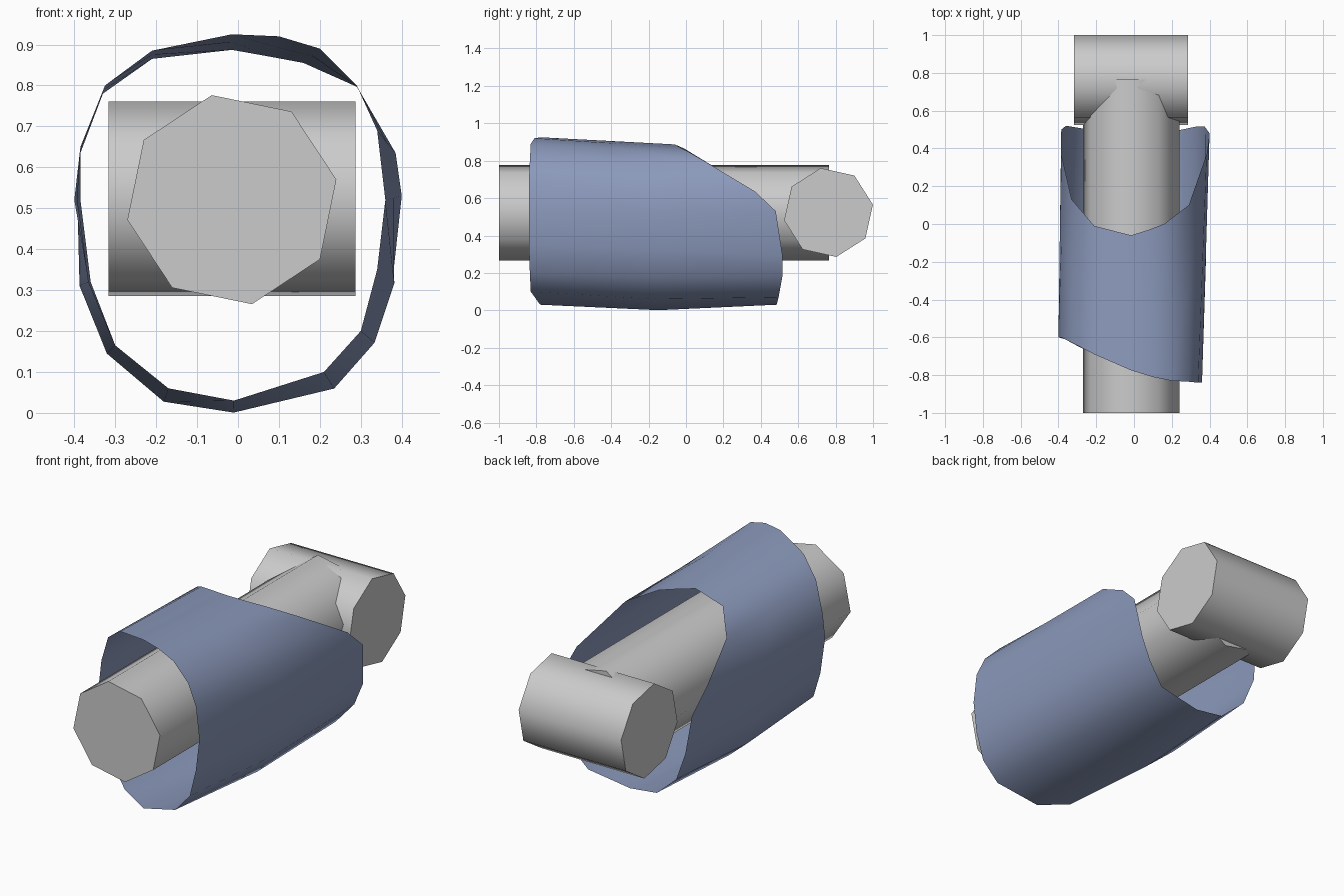
import bpy, bmesh, math
from mathutils import Vector

if "Cube" in bpy.data.objects:
    bpy.data.objects.remove(bpy.data.objects["Cube"])


def finish(name, bm, angle):
    mesh = bpy.data.meshes.new(name)
    bm.to_mesh(mesh)
    bm.free()
    ob = bpy.data.objects.new(name, mesh)
    bpy.context.collection.objects.link(ob)
    bpy.ops.object.select_all(action='DESELECT')
    ob.select_set(True)
    bpy.context.view_layer.objects.active = ob
    bpy.ops.object.shade_smooth_by_angle(angle=math.radians(angle))
    return ob


def octagon_bar(name, start, end, side, radius, turn):
    """Capped eight-sided bar; 'side' is the direction of angle zero."""
    start, end, side = Vector(start), Vector(end), Vector(side)
    up = Vector((0, 0, 1))
    bm = bmesh.new()
    rings = []
    for centre in (start, end):
        ring = []
        for i in range(8):
            a = math.radians(turn + 45 * i)
            ring.append(bm.verts.new(centre + radius * (side * math.cos(a) + up * math.sin(a))))
        rings.append(ring)
    a, b = rings
    for i in range(8):
        j = (i + 1) % 8
        bm.faces.new((a[i], a[j], b[j], b[i]))
    bm.faces.new(a)
    bm.faces.new(b)
    bmesh.ops.recalc_face_normals(bm, faces=bm.faces)
    return finish(name, bm, 50)


# Limb core and the cross joint behind it
octagon_bar("limb_core", (-0.015, -1, 0.521), (-0.015, 0.765, 0.521), (1, 0, 0), 0.26, 10.9)
octagon_bar("cross_joint", (-0.317, 0.762, 0.523), (0.287, 0.762, 0.523), (0, 1, 0), 0.241, 10)

# Sleeve rims, clockwise from the top as seen from the front
front_rim = [
    (-0.015, -0.775, 0.925), (0.1, -0.81, 0.92), (0.2, -0.83, 0.89), (0.29, -0.835, 0.8),
    (0.34, -0.84, 0.69), (0.36, -0.84, 0.52), (0.34, -0.84, 0.35), (0.3, -0.835, 0.2),
    (0.21, -0.83, 0.1), (-0.01, -0.78, 0.03), (-0.17, -0.71, 0.06), (-0.3, -0.645, 0.165),
    (-0.365, -0.61, 0.32), (-0.4, -0.6, 0.52), (-0.385, -0.6, 0.65), (-0.325, -0.63, 0.8),
    (-0.21, -0.69, 0.885)]
back_rim = [
    (-0.015, -0.06, 0.887), (0.08, -0.03, 0.87), (0.16, 0, 0.855), (0.29, 0.1, 0.797),
    (0.385, 0.37, 0.635), (0.4, 0.48, 0.53), (0.375, 0.515, 0.3), (0.325, 0.515, 0.18),
    (0.23, 0.495, 0.07), (-0.01, 0.485, 0.03), (-0.17, 0.49, 0.05), (-0.3, 0.51, 0.165),
    (-0.36, 0.52, 0.32), (-0.385, 0.5, 0.52), (-0.385, 0.37, 0.635), (-0.33, 0.13, 0.78),
    (-0.21, -0.01, 0.865)]

# Middle ring: halfway between the rims, bulging in the lower half
middle = []
for f, b in zip(front_rim, back_rim):
    m = (Vector(f) + Vector(b)) / 2
    k = 1.068 if m.z < 0.5 else 1.0
    middle.append((m.x * k, m.y, 0.46 + (m.z - 0.46) * k))

# Open sleeve lofted through the three rings
bm = bmesh.new()
rings = [[bm.verts.new(p) for p in ring] for ring in (front_rim, middle, back_rim)]
n = len(front_rim)
for a, b in zip(rings, rings[1:]):
    for i in range(n):
        j = (i + 1) % n
        bm.faces.new((a[i], a[j], b[j], b[i]))
sleeve = finish("sleeve", bm, 40)

blue = bpy.data.materials.new("sleeve_blue")
blue.diffuse_color = (0.26, 0.32, 0.5, 1)
blue.use_nodes = True
blue.node_tree.nodes["Principled BSDF"].inputs["Base Color"].default_value = blue.diffuse_color
sleeve.data.materials.append(blue)
